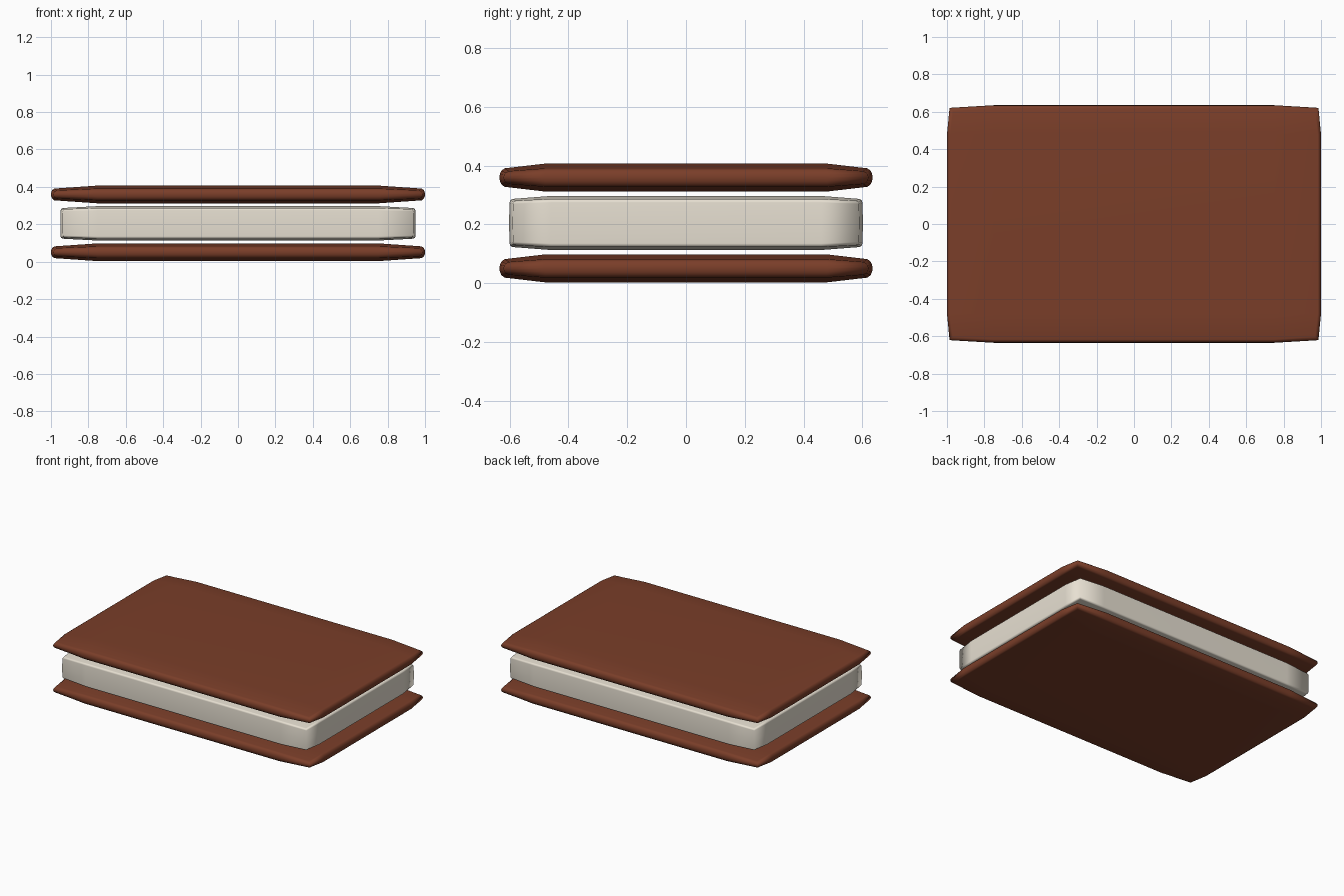
import bpy, bmesh

if "Cube" in bpy.data.objects:
    bpy.data.objects.remove(bpy.data.objects["Cube"])


def material(name, rgb):
    m = bpy.data.materials.new(name)
    m.diffuse_color = (*rgb, 1)
    m.use_nodes = True
    m.node_tree.nodes["Principled BSDF"].inputs["Base Color"].default_value = m.diffuse_color
    return m


def pillow_slab(name, size, flat, z, rim, drop, pull, profile, mat):
    """Slab with flat middle faces, sloping margins and a rounded rim.
    size/flat: half extents overall and of the flat middle; z: (bottom, top);
    rim: inset of the rounded rim; drop: fall of the top at the rim;
    pull: how far plan corners are drawn in; profile: (height, inset) fractions."""
    zc, h = (z[0] + z[1]) / 2, (z[1] - z[0]) / 2
    (X, Y), (fx, fy) = size, flat
    # plan outline, counter-clockwise: three points around each corner
    plan = []
    for sx, sy in ((1, -1), (1, 1), (-1, 1), (-1, -1)):
        trio = [(sx * fx, sy * Y, 0, sy, False),
                (sx * (X - pull), sy * (Y - pull), sx, sy, True),
                (sx * X, sy * fy, sx, 0, False)]
        plan += trio if sx * sy < 0 else trio[::-1]
    levels = [(-a, b) for a, b in reversed(profile)] + profile[1:]
    bm = bmesh.new()
    rings = []
    for a, b in levels:
        ring = []
        for x, y, nx, ny, corner in plan:
            top = h - drop * (1.6 if corner else 1)
            ring.append(bm.verts.new((x - nx * rim * b, y - ny * rim * b, zc + a * top)))
        rings.append(ring)
    n = len(plan)
    for lo, hi in zip(rings, rings[1:]):
        for i in range(n):
            j = (i + 1) % n
            bm.faces.new((lo[i], lo[j], hi[j], hi[i]))
    # top and bottom: flat middle, sloping margins and corners
    for ring, s in ((rings[0], -1), (rings[-1], 1)):
        mid = [bm.verts.new((sx * fx, sy * fy, zc + s * h))
               for sx, sy in ((1, -1), (1, 1), (-1, 1), (-1, -1))]
        bm.faces.new(mid)
        for k in range(4):
            p, c, q = ring[3 * k:3 * k + 3]
            bm.faces.new((p, c, q, mid[k]))
            bm.faces.new((q, ring[(3 * k + 3) % n], mid[(k + 1) % 4], mid[k]))
    bmesh.ops.recalc_face_normals(bm, faces=bm.faces)
    for f in bm.faces:
        f.smooth = True
    me = bpy.data.meshes.new(name)
    bm.to_mesh(me)
    bm.free()
    me.materials.append(mat)
    ob = bpy.data.objects.new(name, me)
    bpy.context.collection.objects.link(ob)
    # keep the big faces evenly shaded
    ob.modifiers.new("even_shading", 'WEIGHTED_NORMAL')
    return ob


wafer = material("chocolate_brown", (0.195, 0.048, 0.022))
cream = material("vanilla_cream", (0.87, 0.81, 0.70))

round_rim = [(0, 0), (0.4, 0.1), (0.75, 0.4), (1, 1)]
square_rim = [(0, 0), (0.85, 0.1), (0.95, 0.4), (1, 1)]

# two wafers with the ice cream block between them
for name, z in (("bottom_wafer", (0.003, 0.098)), ("top_wafer", (0.312, 0.407))):
    pillow_slab(name, (1.0, 0.635), (0.75, 0.48), z, 0.018, 0.016, 0.014, round_rim, wafer)
pillow_slab("ice_cream_filling", (0.95, 0.602), (0.75, 0.46), (0.113, 0.297),
            0.012, 0.010, 0.012, square_rim, cream)
